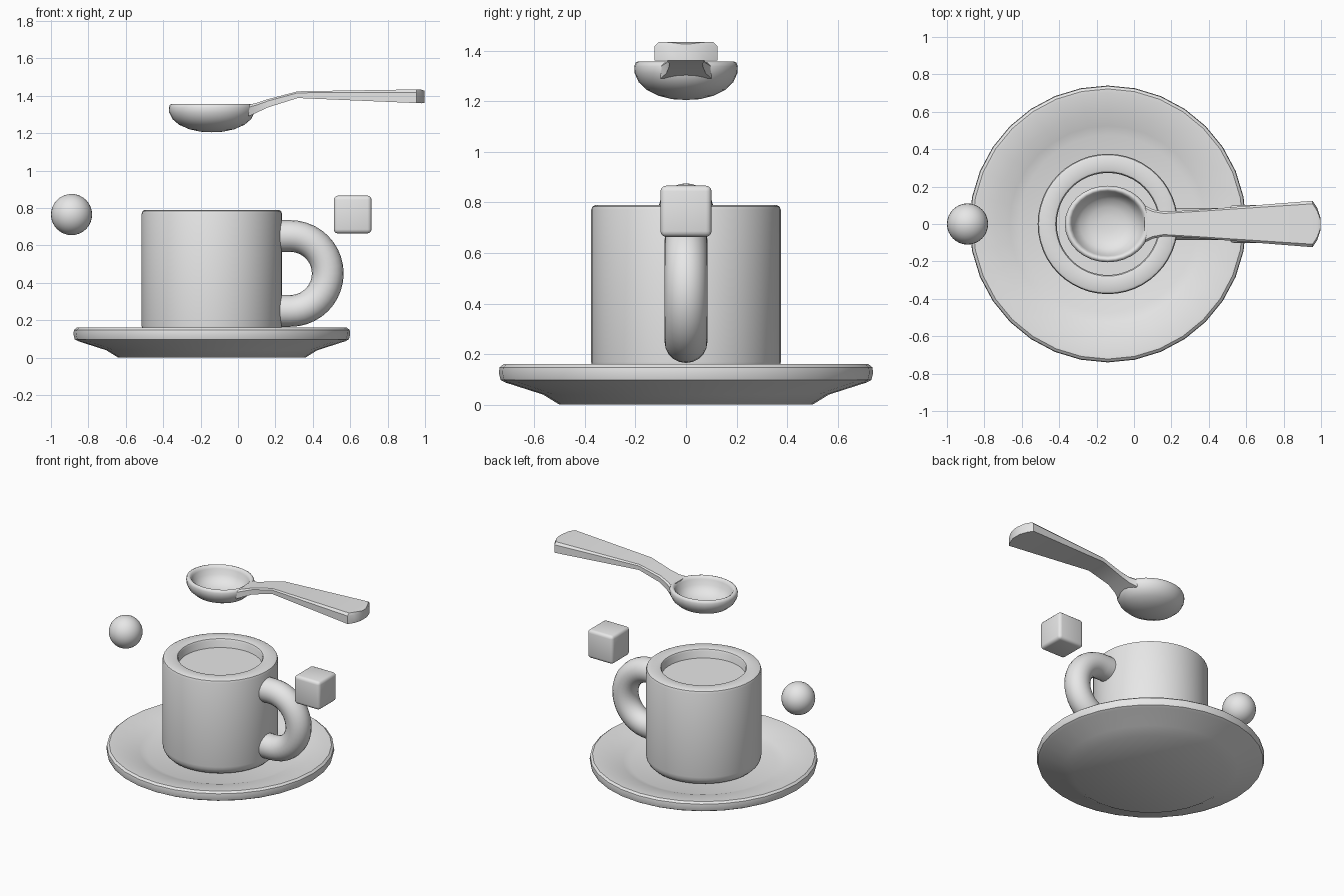
import bpy, bmesh, math
from mathutils import Vector

if "Cube" in bpy.data.objects:
    bpy.data.objects.remove(bpy.data.objects["Cube"])

clay = bpy.data.materials.new("light_grey")
clay.diffuse_color = (0.8, 0.8, 0.8, 1)
clay.use_nodes = True
clay.node_tree.nodes["Principled BSDF"].inputs["Base Color"].default_value = clay.diffuse_color
CX = -0.14  # shared axis of saucer, cup and spoon bowl


def finish(name, bm, angle=35):
    bmesh.ops.recalc_face_normals(bm, faces=bm.faces)
    me = bpy.data.meshes.new(name)
    bm.to_mesh(me)
    bm.free()
    ob = bpy.data.objects.new(name, me)
    bpy.context.collection.objects.link(ob)
    me.materials.append(clay)
    bpy.ops.object.select_all(action='DESELECT')
    ob.select_set(True)
    bpy.context.view_layer.objects.active = ob
    bpy.ops.object.shade_smooth_by_angle(angle=math.radians(angle))
    return ob


def skin(bm, rings, caps=False):
    rows = [[bm.verts.new(p) for p in r] for r in rings]
    for a, b in zip(rows, rows[1:]):
        for i in range(len(a)):
            j = (i + 1) % len(a)
            bm.faces.new((a[i], a[j], b[j], b[i]))
    if caps:
        bm.faces.new(rows[0])
        bm.faces.new(rows[-1])


def lathe(name, profile, n=32, sy=1.0, angle=35):
    """Revolve (radius, z) points about the shared axis; the ends are on the axis."""
    bm = bmesh.new()
    turn = [2 * math.pi * i / n for i in range(n)]
    skin(bm, [[(CX + r * math.cos(t), sy * r * math.sin(t), z) for t in turn]
              for r, z in profile])
    bmesh.ops.remove_doubles(bm, verts=bm.verts, dist=1e-5)
    return finish(name, bm, angle)


# Saucer with a flat well and a rolled rim
lathe("saucer", [(0, 0), (0.50, 0), (0.565, 0.04), (0.715, 0.088), (0.733, 0.098),
                 (0.74, 0.125), (0.737, 0.148), (0.722, 0.16), (0.705, 0.16),
                 (0.60, 0.14), (0.525, 0.118), (0.475, 0.10), (0, 0.10)])

# Cup with rounded foot, thick rim and hollow inside
foot = [(0.305 + 0.07 * math.sin(a), 0.17 - 0.07 * math.cos(a))
        for a in (math.pi / 2 * k / 5 for k in range(6))]
lathe("cup", [(0, 0.10)] + foot +
      [(0.375, 0.77), (0.37, 0.784), (0.357, 0.79), (0.29, 0.79), (0.279, 0.786),
       (0.273, 0.775), (0.273, 0.22), (0.22, 0.17), (0, 0.17)], 48)

# Drink surface
lathe("drink", [(0, 0.715), (0.274, 0.715), (0.274, 0.725), (0, 0.725)], 48)

# Cup handle: round tube swept along a U path
bm = bmesh.new()
path = [(0.20, math.pi / 2)] + [(0.28, math.pi / 2 - math.pi * k / 20) for k in range(21)]
path += [(0.20, -math.pi / 2)]
rings = []
for x0, a in path:
    out = Vector((math.cos(a), 0, math.sin(a)))
    mid = Vector((x0, 0, 0.45)) + out * 0.20
    rings.append([mid + out * 0.085 * math.cos(t) + Vector((0, 0.085 * math.sin(t), 0))
                  for t in (2 * math.pi * i / 20 for i in range(20))])
skin(bm, rings, True)
finish("cup_handle", bm)

# Spoon bowl: slightly oval shell
lathe("spoon_bowl", [(0, 1.205), (0.06, 1.208), (0.12, 1.221), (0.175, 1.245),
                     (0.21, 1.275), (0.228, 1.31), (0.23, 1.338), (0.224, 1.352),
                     (0.212, 1.357), (0.20, 1.350), (0.192, 1.335), (0.18, 1.30),
                     (0.15, 1.265), (0.10, 1.243), (0.05, 1.235), (0, 1.233)],
      32, 0.89, 60)

# Spoon handle: stations of (x, half width, underside z, top z)
bm = bmesh.new()
rings = []
for x, w, lo, hi in [(0.055, 0.10, 1.29, 1.352), (0.10, 0.078, 1.31, 1.362),
                     (0.16, 0.066, 1.338, 1.382), (0.32, 0.074, 1.388, 1.424),
                     (0.955, 0.124, 1.361, 1.434), (0.98, 0.085, 1.36, 1.433),
                     (0.997, 0.035, 1.361, 1.427)]:
    c = 0.22 * (hi - lo)
    rings.append([(x, -w, lo), (x, w, lo), (x, w, hi - c), (x, w - c, hi),
                  (x, c - w, hi), (x, -w, hi - c)])
skin(bm, rings, True)
finish("spoon_handle", bm, 30)

# Floating ball
bm = bmesh.new()
bmesh.ops.create_uvsphere(bm, u_segments=32, v_segments=16, radius=0.11)
bmesh.ops.translate(bm, verts=bm.verts, vec=(-0.89, 0, 0.765))
finish("ball", bm)

# Sugar cube with rounded edges
bm = bmesh.new()
bmesh.ops.create_cube(bm, size=0.202)
bmesh.ops.bevel(bm, geom=bm.edges[:], offset=0.022, segments=3, profile=0.5,
                affect='EDGES')
bmesh.ops.translate(bm, verts=bm.verts, vec=(0.613, 0, 0.765))
finish("sugar_cube", bm)
